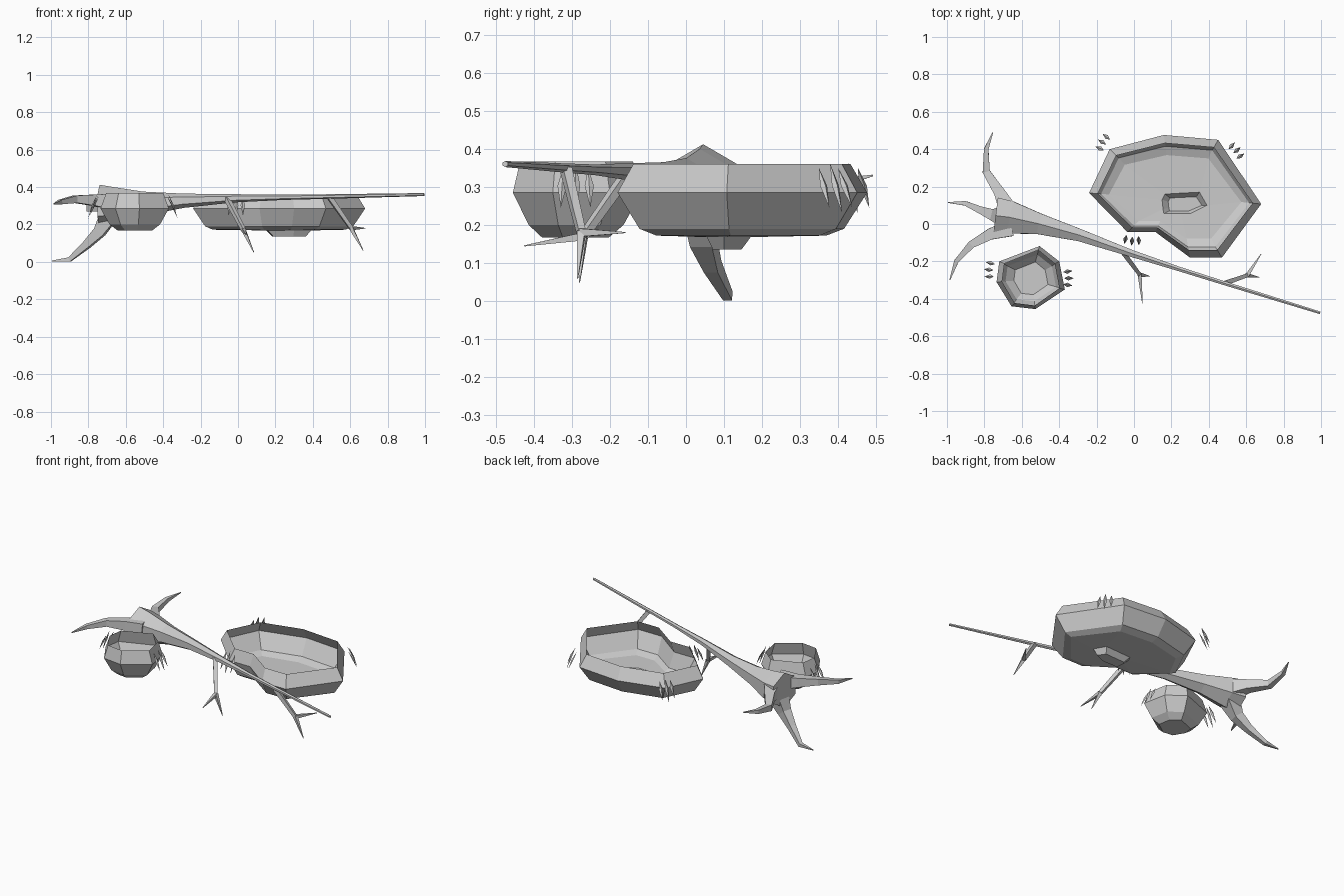
import bpy, math
from mathutils import Vector

if "Cube" in bpy.data.objects:
    bpy.data.objects.remove(bpy.data.objects["Cube"])


def mesh_object(name, verts, faces):
    me = bpy.data.meshes.new(name)
    me.from_pydata([tuple(v) for v in verts], [], faces)
    me.update()
    ob = bpy.data.objects.new(name, me)
    bpy.context.collection.objects.link(ob)
    return ob


def loft(name, rings, caps):
    n = len(rings[0])
    verts = [v for r in rings for v in r]
    faces = []
    for i in range(len(rings) - 1):
        for j in range(n):
            k = (j + 1) % n
            faces.append((i * n + j, i * n + k, (i + 1) * n + k, (i + 1) * n + j))
    if 0 in caps:
        faces.append(tuple(reversed(range(n))))
    if 1 in caps:
        faces.append(tuple((len(rings) - 1) * n + j for j in range(n)))
    return mesh_object(name, verts, faces)


def tube(name, path, radii, sides=4):
    """Faceted tapering limb along a path."""
    pts = [Vector(p) for p in path]
    rings = []
    for i, p in enumerate(pts):
        d = (pts[min(i + 1, len(pts) - 1)] - pts[max(i - 1, 0)]).normalized()
        ref = Vector((0, 0, 1)) if abs(d.z) < 0.93 else Vector((0, 1, 0))
        u = d.cross(ref).normalized()
        w = u.cross(d)
        rings.append([p + radii[i] * (u * math.cos(a) + w * math.sin(a))
                      for a in [2 * math.pi * (j + 0.5) / sides for j in range(sides)]])
    return loft(name, rings, (0, 1))


def scaled(outline, centre, sx, sy, z):
    cx, cy = centre
    return [(cx + (x - cx) * sx, cy + (y - cy) * sy, z) for x, y in outline]


# Large basin: open shell with a recess sunk in the floor
big = [(-.24, .166), (-.035, -.043), (.115, -.043), (.30, -.18), (.47, -.18),
       (.68, .107), (.45, .45), (.16, .476), (-.13, .40)]
c = (.22, .14)
pit = [(.15, .13), (.155, .08), (.16, .055), (.25, .055), (.30, .055),
       (.39, .10), (.35, .17), (.25, .165), (.165, .16)]
loft("large_basin", [
    scaled(big, c, .90, .87, .36),
    scaled(big, c, 1, 1, .285),
    scaled(big, c, .86, .82, .19),
    scaled(big, c, .77, .68, .172),
    [(x, y, .168) for x, y in pit],
    scaled(pit, (.28, .10), .75, .65, .135)], (1,))

# Small basin
small = [(-.72, -.20), (-.735, -.31), (-.655, -.44), (-.527, -.455),
         (-.37, -.35), (-.40, -.20), (-.505, -.118)]
s = (-.55, -.295)
loft("small_basin", [
    scaled(small, s, .84, .88, .367),
    scaled(small, s, 1, 1, .285),
    scaled(small, s, .74, .74, .20),
    scaled(small, s, .50, .52, .167)], (1,))

# Fallen trunk
tube("trunk",
     [(-.74, .045, .30), (-.66, .035, .30), (-.505, .0, .312), (-.29, -.06, .327),
      (-.02, -.155, .34), (.24, -.24, .345), (.51, -.325, .35), (.995, -.475, .36)],
     [.112, .10, .064, .038, .022, .014, .012, .008], 6)

# Roots at the broken end
roots = {
    "upper_root": [(-.68, .09, .30), (-.72, .17, .30), (-.79, .28, .29), (-.79, .40, .31), (-.755, .49, .33)],
    "ground_root": [(-.69, .04, .25), (-.74, .045, .16), (-.81, .07, .09), (-.90, .11, .013), (-.995, .115, .005)],
    "side_root": [(-.66, -.02, .32), (-.77, -.055, .33), (-.87, -.11, .335), (-.95, -.20, .32), (-.985, -.30, .31)],
}
for name, path in roots.items():
    tube(name, path, [.065, .042, .028, .017, .003])

# Forked branches
branches = {
    "middle_branch": ((-.06, -.15, .34), (.03, -.27, .17), (.045, -.425, .145), (.085, -.28, .05)),
    "outer_branch": ((.49, -.315, .345), (.605, -.275, .18), (.68, -.16, .18), (.67, -.285, .06)),
}
for name, (root, fork, tip_a, tip_b) in branches.items():
    tube(name, [root, fork], [.018, .014])
    for k, tip in enumerate((tip_a, tip_b)):
        mid = Vector(fork).lerp(Vector(tip), .4)
        tube(f"{name}_twig_{k + 1}", [fork, mid, tip], [.015, .010, .002])

# Grass tufts hanging off the rims: centre and outward angle
tufts = [((-.165, .435), 150), ((.545, .39), 40), ((-.01, -.085), 265),
         ((-.77, -.245), 175), ((-.355, -.29), 0)]
for t, ((x, y), deg) in enumerate(tufts):
    a = math.radians(deg)
    out = Vector((math.cos(a), math.sin(a), 0))
    side = Vector((-out.y, out.x, 0))
    verts, faces = [], []
    for k in (-1, 0, 1):
        o = Vector((x, y, 0)) + side * k * .033 + out * (.006 if k == 0 else 0)
        top = o - out * .024 + Vector((0, 0, .35 + .012 * (k == 0)))
        low = o + out * .026 + side * k * .006 + Vector((0, 0, .245 - .015 * (k == 0)))
        mid = top.lerp(low, .45)
        b = len(verts)
        verts += [top, mid + side * .012, low, mid - side * .012, mid + out * .008]
        faces += [(b, b + 1, b + 4), (b + 1, b + 2, b + 4), (b + 2, b + 3, b + 4), (b + 3, b, b + 4)]
    mesh_object(f"grass_tuft_{t + 1}", verts, faces)
